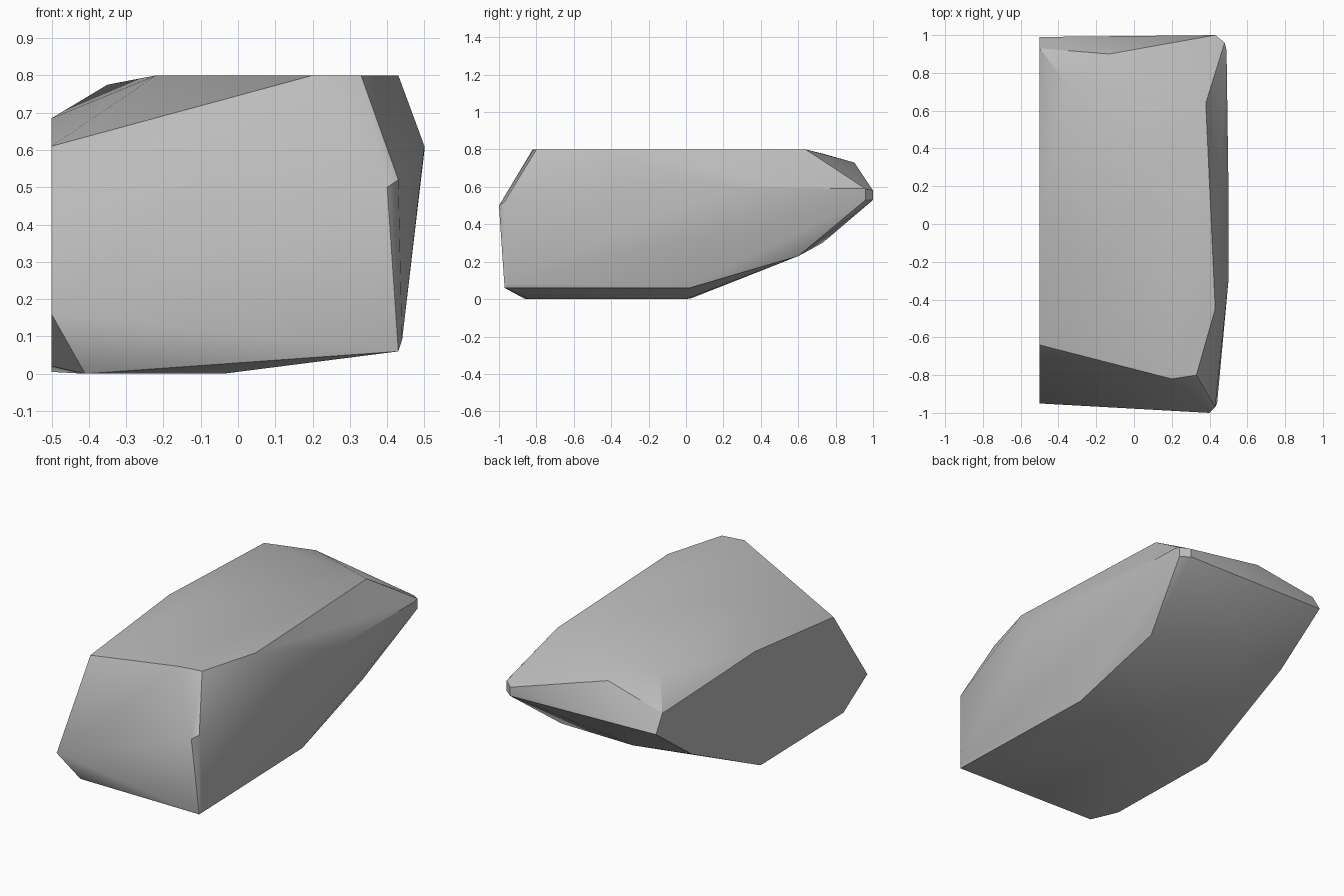
import bpy
import bmesh
from math import radians

cube = bpy.data.objects.get("Cube")
if cube:
    bpy.data.objects.remove(cube, do_unlink=True)


def make_material(name, color):
    mat = bpy.data.materials.new(name)
    mat.use_nodes = True
    mat.diffuse_color = color
    mat.node_tree.nodes["Principled BSDF"].inputs["Base Color"].default_value = color
    return mat


# Corners of the rock, grouped by the side they belong to
flat_top = [(.20, -.82, .8), (.33, -.8, .8), (.43, -.45, .8), (.38, .64, .8), (-.22, -.22, .8)]
back_slope = [(-.35, .74, .775), (-.13, .9, .73)]
left_cut = [(-.5, -.95, .16), (-.5, -.64, .61), (-.5, .08, .685), (-.5, .93, .65),
            (-.5, .99, .55), (-.5, .66, .31), (-.5, .03, .005), (-.5, -.73, .02)]
right_ridge = [(.5, -.3, .61), (.5, .2, .6), (.49, .92, .59)]
front_corner = [(.4, -1, .5), (.43, -.97, .52), (.43, -.97, .06), (.44, -.95, .09)]
back_corner = [(.43, 1, .58), (.43, 1, .53), (.48, .96, .59), (.48, .96, .53)]
underside = [(-.41, -.86, 0), (-.04, -.84, 0), (-.04, 0, 0), (.4, .02, .06),
             (.38, .6, .23), (-.17, .73, .3)]


def build_rock(name, corner_groups, mat):
    """Wrap the corners in a convex skin and merge coplanar triangles."""
    bm = bmesh.new()
    for group in corner_groups:
        for corner in group:
            bm.verts.new(corner)
    hull = bmesh.ops.convex_hull(bm, input=bm.verts)
    loose = {v for v in hull["geom_interior"] + hull["geom_unused"]
             if isinstance(v, bmesh.types.BMVert)}
    bmesh.ops.delete(bm, geom=list(loose), context="VERTS")
    bmesh.ops.dissolve_limit(bm, angle_limit=radians(1), verts=bm.verts, edges=bm.edges)
    bmesh.ops.recalc_face_normals(bm, faces=bm.faces)
    mesh = bpy.data.meshes.new(name)
    bm.to_mesh(mesh)
    bm.free()
    mesh.materials.append(mat)
    rock = bpy.data.objects.new(name, mesh)
    bpy.context.collection.objects.link(rock)
    return rock


stone = make_material("stone grey", (.5, .5, .5, 1))
rock = build_rock("rock", [flat_top, back_slope, left_cut, right_ridge,
                           front_corner, back_corner, underside], stone)

# Soft shading across the shallow facets, crisp along the main edges
bpy.ops.object.select_all(action="DESELECT")
rock.select_set(True)
bpy.context.view_layer.objects.active = rock
bpy.ops.object.shade_smooth_by_angle(angle=radians(30))
